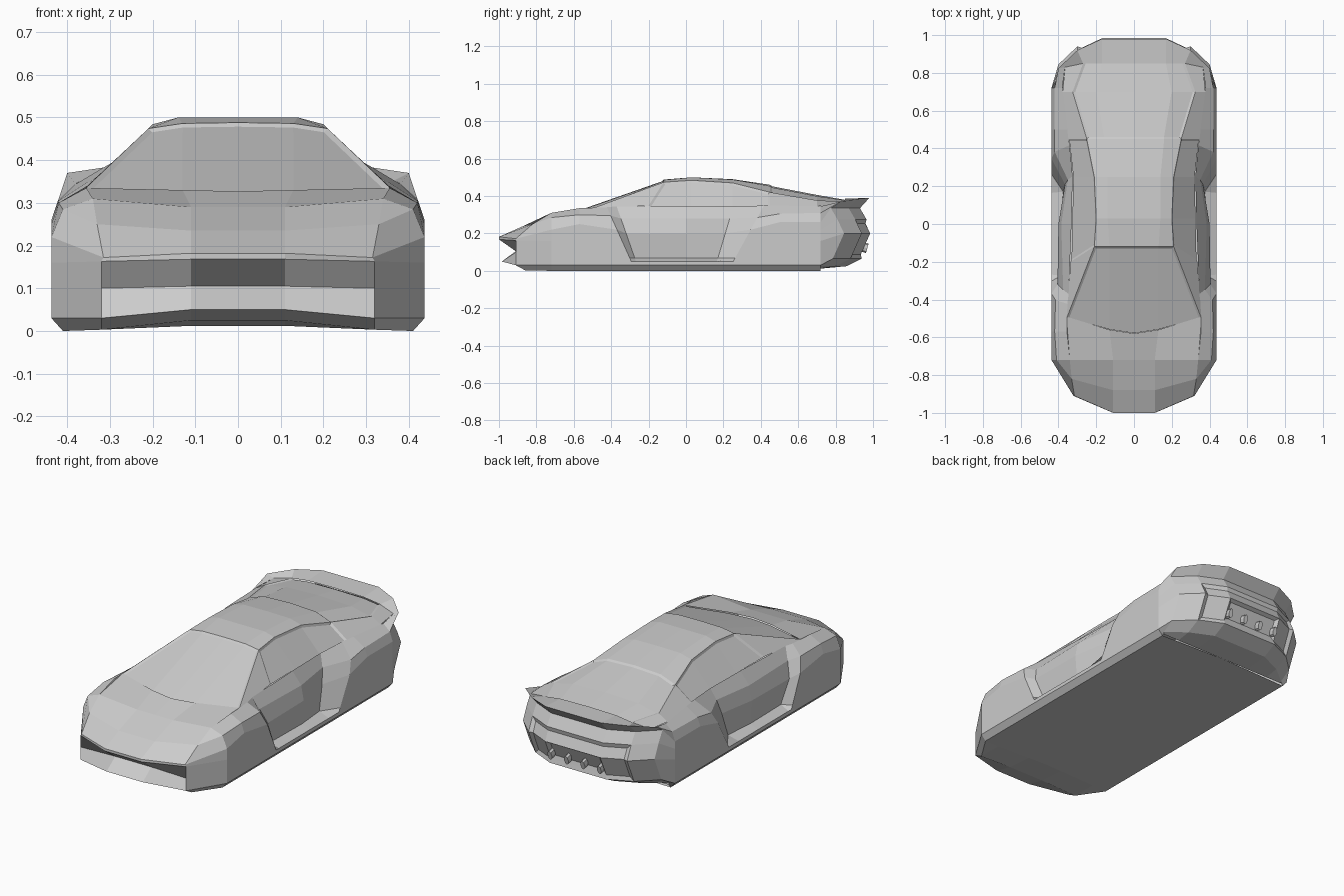
import bpy, bmesh
from mathutils import Vector


def insets(bm, tests, width=0.014, depth=-0.008):
    """Sink each group of faces chosen by a test on the face centre."""
    for test in tests:
        faces = [f for f in bm.faces if test(f.calc_center_median())]
        if faces:
            bmesh.ops.inset_region(bm, faces=faces, thickness=width, depth=depth, use_even_offset=True)


def shell(name, rows, tests=(), **inset_args):
    """Skin a half shell through rows of points and mirror it across x = 0."""
    bm = bmesh.new()
    for s in (1, -1):
        grid = [[bm.verts.new((x * s, y, z)) for x, y, z in r] for r in rows]
        for a, b in zip(grid, grid[1:]):
            for i in range(len(a) - 1):
                bm.faces.new((a[i], a[i + 1], b[i + 1], b[i]))
    bmesh.ops.remove_doubles(bm, verts=bm.verts[:], dist=0.0005)
    bmesh.ops.dissolve_degenerate(bm, edges=bm.edges[:], dist=0.0005)
    bmesh.ops.recalc_face_normals(bm, faces=bm.faces[:])
    mid = Vector((0, 0, 0.2))
    if sum((f.calc_center_median() - mid).dot(f.normal) * f.calc_area() for f in bm.faces) < 0:
        bmesh.ops.reverse_faces(bm, faces=bm.faces[:])
    bm.normal_update()
    insets(bm, tests, **inset_args)
    me = bpy.data.meshes.new(name)
    bm.to_mesh(me)
    bm.free()
    ob = bpy.data.objects.new(name, me)
    bpy.context.collection.objects.link(ob)
    return ob


# Body sides and floor: y, slant, x of lower/mid/shoulder/belt, z of mid/shoulder/belt
stations = [
    (-.72, 0, .437, .437, .41, .34, .22, .285, .31),
    (-.57, 0, .437, .437, .42, .355, .25, .30, .335),
    (-.27, -.45, .437, .437, .415, .353, .22, .295, .34),
    (-.25, -.35, .385, .405, .375, .346, .20, .28, .345),
    (0, 0, .39, .40, .385, .331, .20, .28, .346),
    (.15, .3, .375, .365, .35, .325, .20, .28, .345),
    (.225, .55, .437, .437, .42, .341, .22, .285, .349),
    (.5, 0, .437, .437, .42, .352, .26, .305, .349),
    (.72, 0, .437, .437, .42, .38, .26, .31, .345),
]
rows = []
for y, k, xl, xm, xs, xb, zm, zs, zb in stations:
    rows.append([(0, y, .012), (.41, y, 0), (.437, y, .03), (.437, y + k * .05, .05)] +
                [(x, y + k * z, z) for x, z in ((xl, .07), (xm, zm), (xs, zs), (xb, zb))])
shell("body_sides", rows)

# Nose: columns running from the floor, round the mouth and up over the bonnet
centre = [(-.72, .012), (-.88, .025), (-.985, .05), (-.91, .105), (-1, .168),
          (-1, .182), (-.88, .235), (-.72, .29), (-.58, .327)]
corner = [(.32, -.72, .003), (.32, -.86, .003), (.32, -.91, .03), (.32, -.91, .10),
          (.32, -.91, .163), (.315, -.91, .172), (.33, -.82, .25), (.34, -.72, .31), (.358, -.49, .335)]
wing = [(.41, -.72, 0), (.41, -.72, 0), (.437, -.72, .03), (.437, -.72, .10), (.437, -.72, .16),
        (.437, -.72, .22), (.41, -.72, .285), (.34, -.72, .31), (.358, -.49, .335)]
inner = [(.11, y, z) for y, z in centre[:-1]] + [(.13, -.56, .33)]
shell("nose", [[(0, y, z) for y, z in centre], inner, corner, wing])

# Small fender corner between the bonnet and the body side
shell("fender_top", [[(.34, -.72, .31), (.355, -.57, .335)], [(.34, -.72, .31), (.358, -.49, .335)]])

# Tail: columns from the floor, round the bumper to the spoiler lip
tail = [(.72, .012), (.86, .025), (.94, .065), (1.0, .20), (.965, .275), (.93, .335), (.98, .39)]


def tail_column(x, back, drop, end):
    pts = [(x, .72 if i == 0 else max(.72, y - back), z - (drop if i == 6 else 0))
           for i, (y, z) in enumerate(tail)]
    return pts + [end]


quarter = [(.41, .72, 0), (.41, .72, 0), (.437, .72, .03), (.437, .72, .16), (.437, .72, .22),
           (.437, .72, .26), (.42, .72, .31), (.38, .72, .345)]
shell("tail", [tail_column(0, 0, 0, (0, .85, .386)),
               tail_column(.17, 0, 0, (.17, .85, .383)),
               tail_column(.30, .06, .005, (.27, .85, .37)),
               tail_column(.40, .155, .02, (.365, .83, .352)),
               quarter],
      [lambda c: c.y > .9 and abs(c.x) < .26 and .1 < c.z < .3,
       lambda c: c.y > .9 and abs(c.x) < .2 and .1 < c.z < .18], width=.018, depth=-.014)

# Cabin: windscreen, roof, side glass and rear deck, with sunken windows
cabin = [[(.358, -.49, .335), (.355, -.495, .336), (.13, -.56, .331), (0, -.58, .327)]]
cabin.append([(.335, -.2, .348), (.21, -.12, .474), (.13, -.12, .486), (0, -.12, .488)])
for y, prof in (
    (.03, ((.33, .346), (.2, .484), (.14, .5), (0, .5))),
    (.25, ((.325, .345), (.21, .47), (.14, .488), (0, .49))),
    (.45, ((.347, .349), (.25, .42), (.16, .453), (0, .46))),
    (.7, ((.378, .345), (.325, .377), (.2, .405), (0, .412))),
    (.85, ((.365, .352), (.27, .37), (.17, .383), (0, .386))),
):
    cabin.append([(x, y - (.02 if y > .8 and x > .3 else 0), z) for x, z in prof])
shell("cabin", cabin,
      [lambda c: c.y < -.2 and abs(c.x) < .28,
       lambda c: c.y > .45 and abs(c.x) < .26,
       lambda c: -.3 < c.y < .36 and c.x > .26,
       lambda c: -.3 < c.y < .36 and c.x < -.26], width=.012, depth=-.006)

# Exhaust outlets in the rear bumper
for x in (-.15, -.05, .05, .15):
    bpy.ops.mesh.primitive_cylinder_add(vertices=8, radius=.022, depth=.03,
                                        location=(x, .955, .125), rotation=(1.3, 0, 0))
    bpy.context.object.name = "exhaust_outlet"
    bpy.context.object.scale = (.6, 1.2, 1)
